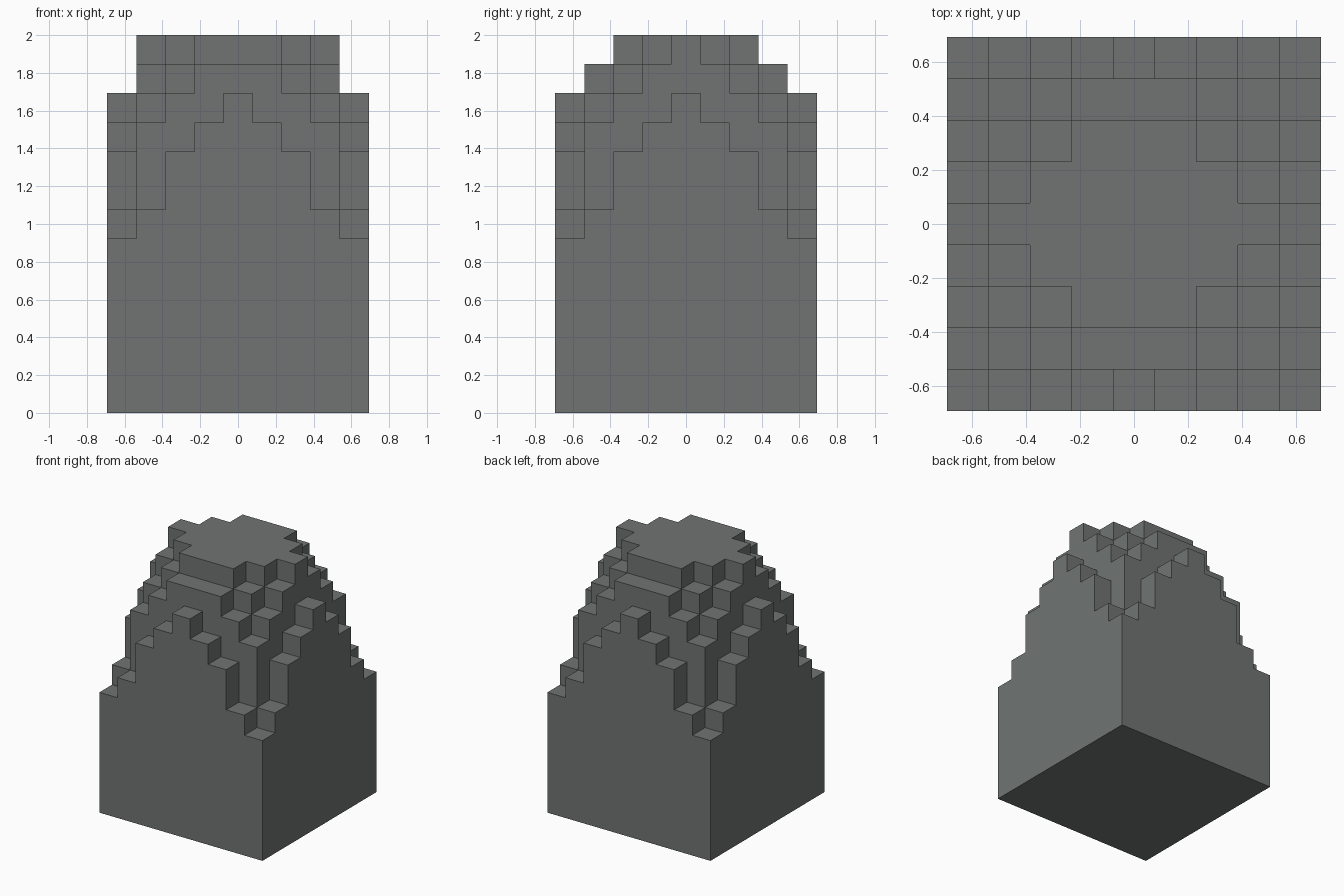
import bpy, bmesh, math
from mathutils import Vector

cube = bpy.data.objects.get("Cube")
if cube:
    bpy.data.objects.remove(cube, do_unlink=True)

U = 2 / 13   # edge of one block
# Column heights in blocks for one quadrant: HEIGHTS[|row y|][|column x|]
HEIGHTS = [
    [13, 13, 13, 13, 11],
    [13, 13, 13, 12, 10],
    [13, 13, 12, 11, 9],
    [12, 12, 11, 10, 7],
    [11, 10, 9, 7, 6],
]


def filled(x, y, z):
    """True where the block at this grid cell is solid."""
    return abs(x) <= 4 and abs(y) <= 4 and 0 <= z < HEIGHTS[abs(y)][abs(x)]


def add_face(bm, centre, normal):
    """One square block face pointing along the normal."""
    a = Vector((normal.y, normal.z, normal.x))
    b = normal.cross(a)
    mid = centre + normal / 2
    bm.faces.new([bm.verts.new((mid + (a * s + b * t) / 2) * U)
                  for s, t in ((-1, -1), (1, -1), (1, 1), (-1, 1))])


# Grey stone
stone = bpy.data.materials.new("grey stone")
stone.use_nodes = True
colour = (0.162, 0.175, 0.168, 1)
stone.diffuse_color = colour
stone.node_tree.nodes["Principled BSDF"].inputs["Base Color"].default_value = colour

# Stepped boulder: outer block faces, welded and merged into flat faces
bm = bmesh.new()
directions = [Vector(d) for d in ((1, 0, 0), (-1, 0, 0), (0, 1, 0),
                                  (0, -1, 0), (0, 0, 1), (0, 0, -1))]
for x in range(-4, 5):
    for y in range(-4, 5):
        for z in range(13):
            if not filled(x, y, z):
                continue
            for d in directions:
                if not filled(x + int(d.x), y + int(d.y), z + int(d.z)):
                    add_face(bm, Vector((x, y, z + 0.5)), d)
bmesh.ops.remove_doubles(bm, verts=bm.verts, dist=0.001)
bmesh.ops.dissolve_limit(bm, angle_limit=math.radians(1),
                         verts=bm.verts, edges=bm.edges)
bmesh.ops.recalc_face_normals(bm, faces=bm.faces)

mesh = bpy.data.meshes.new("stepped_boulder")
bm.to_mesh(mesh)
bm.free()
mesh.materials.append(stone)
boulder = bpy.data.objects.new("stepped_boulder", mesh)
bpy.context.collection.objects.link(boulder)
